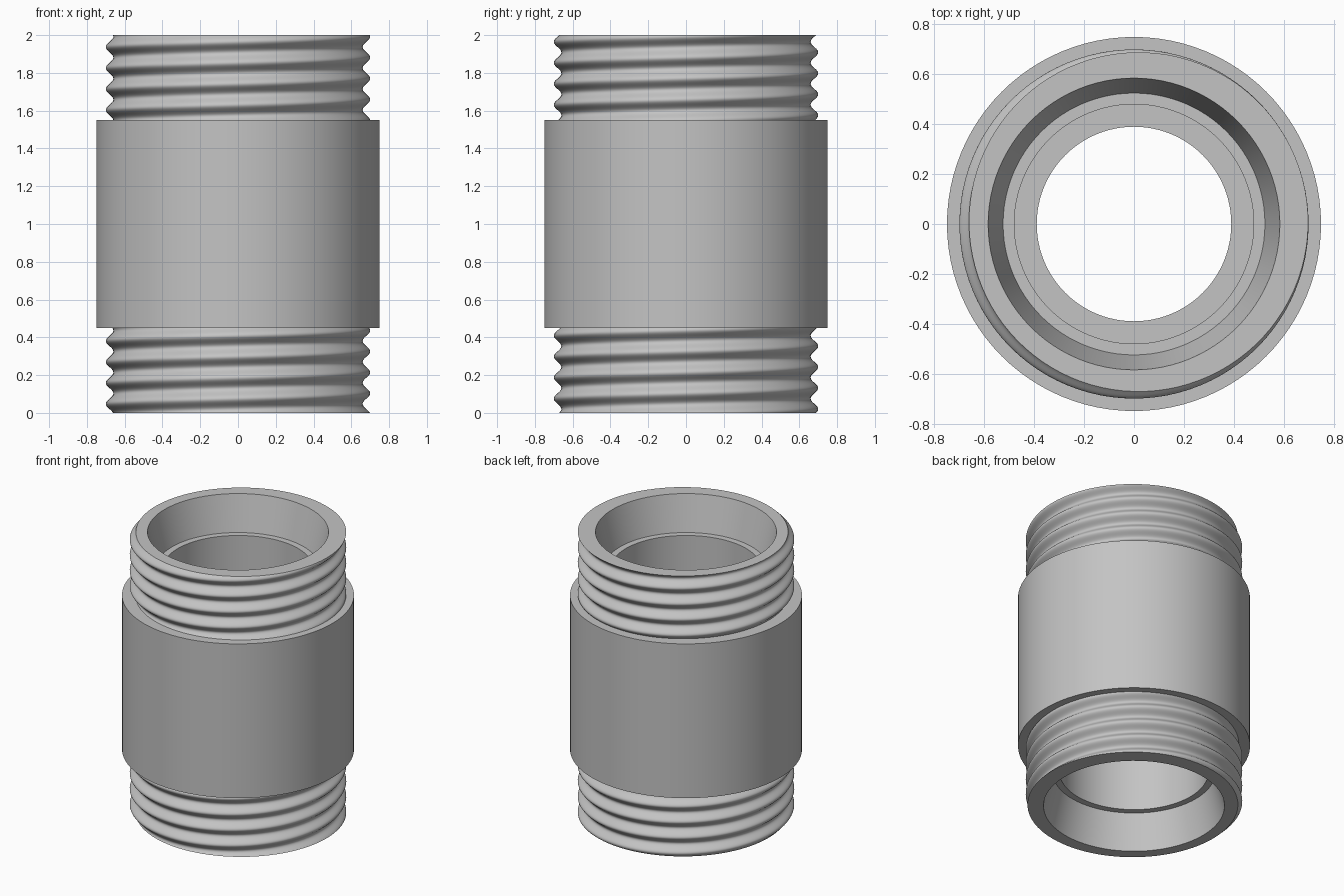
import bpy
import bmesh
import math

SIDES = 96            # facets round every part
PITCH = 1 / 9         # rise of one thread turn
RIM, SHOULDER, TOP = 0.585, 0.45, 2.0

cube = bpy.data.objects.get("Cube")
if cube:
    bpy.data.objects.remove(cube, do_unlink=True)

steel = bpy.data.materials.new("plain grey metal")
steel.use_nodes = True
grey = (0.55, 0.55, 0.55, 1)
steel.diffuse_color = grey
steel.node_tree.nodes["Principled BSDF"].inputs["Base Color"].default_value = grey


def loft(name, profile):
    """Join rings given as (radius, height, eccentricity)."""
    bm = bmesh.new()
    rings = []
    for radius, z, ecc in profile:
        # the eccentric circle turns with height, giving the helix
        phase = math.radians(25) + math.tau * (z - TOP) / PITCH
        ring = []
        for i in range(SIDES):
            a = math.tau * i / SIDES
            r = radius + ecc * math.cos(a - phase)
            ring.append(bm.verts.new((r * math.cos(a), r * math.sin(a), z)))
        rings.append(ring)
    for low, high in zip(rings, rings[1:]):
        for i in range(SIDES):
            j = (i + 1) % SIDES
            bm.faces.new((low[i], low[j], high[j], high[i]))
    mesh = bpy.data.meshes.new(name)
    bm.to_mesh(mesh)
    bm.free()
    mesh.materials.append(steel)
    obj = bpy.data.objects.new(name, mesh)
    bpy.context.collection.objects.link(obj)
    bpy.ops.object.select_all(action="DESELECT")
    obj.select_set(True)
    bpy.context.view_layer.objects.active = obj
    bpy.ops.object.shade_smooth_by_angle(angle=math.radians(35))
    return obj


def thread(z0, z1, steps=80):
    return [(0.68, z0 + (z1 - z0) * k / steps, 0.02) for k in range(steps + 1)]


# Threaded ends, each with its flat rim
loft("lower_thread", [(RIM, 0, 0)] + thread(0, SHOULDER))
loft("upper_thread", thread(TOP - SHOULDER, TOP) + [(RIM, TOP, 0)])

# Wide plain sleeve with square shoulders
loft("middle_sleeve", [(0.63, SHOULDER, 0), (0.75, SHOULDER, 0),
                       (0.75, TOP - SHOULDER, 0), (0.63, TOP - SHOULDER, 0)])

# Tapered mouth, seat ledge, bore and narrow waist, mirrored about mid height
half = [(RIM, TOP, 0), (0.525, 1.75, 0), (0.48, 1.75, 0),
        (0.48, 1.25, 0), (0.39, 1.25, 0)]
loft("stepped_bore", half + [(r, TOP - z, e) for r, z, e in reversed(half)])
